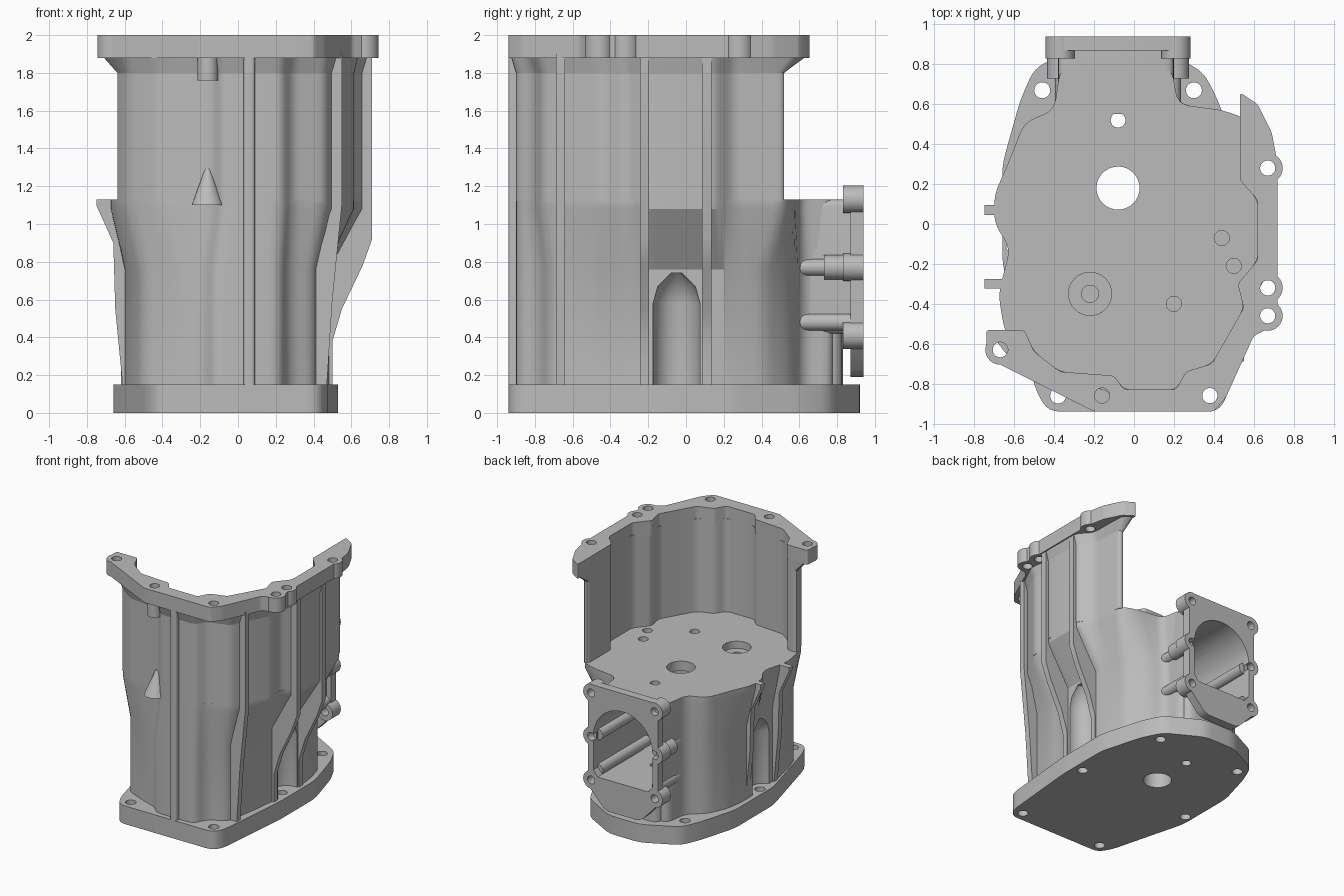
import bpy
import bmesh
import math
from mathutils import Vector

starter = bpy.data.objects.get("Cube")
if starter:
    bpy.data.objects.remove(starter, do_unlink=True)

metal = bpy.data.materials.new("cast_metal_grey")
metal.use_nodes = True
metal.diffuse_color = (0.5, 0.5, 0.5, 1)
metal.node_tree.nodes["Principled BSDF"].inputs["Base Color"].default_value = (0.5, 0.5, 0.5, 1)


# ---- helpers ----
def soften(points, radius, steps=4):
    """Round every corner of a closed 2D outline."""
    corners = [Vector(p) for p in points]
    result = []
    for i, corner in enumerate(corners):
        before = corners[i - 1] - corner
        after = corners[(i + 1) % len(corners)] - corner
        start = corner + before.normalized() * min(radius, before.length * 0.45)
        end = corner + after.normalized() * min(radius, after.length * 0.45)
        for s in range(steps + 1):
            t = s / steps
            result.append(start * (1 - t) ** 2 + corner * 2 * t * (1 - t) + end * t * t)
    return result


def circle(cx, cy, radius, sides=32):
    angles = [math.tau * i / sides for i in range(sides)]
    return [(cx + radius * math.cos(a), cy + radius * math.sin(a)) for a in angles]


def place(point, height, axis):
    a, b = point
    return (a, b, height) if axis == "z" else (a, height, b)


def add_loft(bm, sections, axis="z"):
    """Skin a closed solid through (outline, height) sections."""
    rings = [[bm.verts.new(place(p, h, axis)) for p in outline] for outline, h in sections]
    for low, high in zip(rings, rings[1:]):
        for i in range(len(low)):
            j = (i + 1) % len(low)
            bm.faces.new((low[i], low[j], high[j], high[i]))
    bm.faces.new(rings[0][::-1])
    bm.faces.new(rings[-1])


def make(name, solids, axis="z"):
    """Make one object from a list of solids, each a list of sections."""
    bm = bmesh.new()
    for sections in solids:
        add_loft(bm, sections, axis)
    bmesh.ops.recalc_face_normals(bm, faces=bm.faces[:])
    mesh = bpy.data.meshes.new(name)
    bm.to_mesh(mesh)
    bm.free()
    mesh.materials.append(metal)
    obj = bpy.data.objects.new(name, mesh)
    bpy.context.scene.collection.objects.link(obj)
    return obj


def prism(name, outline, low, high, axis="z"):
    return make(name, [[(outline, low), (outline, high)]], axis)


def select_only(obj):
    bpy.ops.object.select_all(action="DESELECT")
    obj.select_set(True)
    bpy.context.view_layer.objects.active = obj


def combine(obj, other, operation="DIFFERENCE"):
    mod = obj.modifiers.new("combine", "BOOLEAN")
    mod.object = other
    mod.operation = operation
    mod.solver = "EXACT"
    select_only(obj)
    bpy.ops.object.modifier_apply(modifier=mod.name)


def absorb(obj, other):
    combine(obj, other, "UNION")
    bpy.data.objects.remove(other, do_unlink=True)


def cylinders(name, spots, radius, low, high, axis="z"):
    return make(name, [[(circle(x, y, radius), low), (circle(x, y, radius), high)] for x, y in spots], axis)


# ---- base flange ----
base_outline = [(.53, -.2), (.53, .25), (.43, .6), (.35, .76), (.06, .92), (-.22, .92), (-.5, .78),
                (-.57, .62), (-.66, .3), (-.66, -.2), (-.49, -.84), (-.43, -.94), (.42, -.94), (.47, -.86)]
base_flange = prism("base_flange", soften(base_outline, .06), 0, .15)
base_holes = [(-.46, .67), (.3, .67), (-.6, -.11), (.45, -.07), (.38, -.86), (-.38, -.86)]

# ---- lower housing, flaring from its foot to the deck ----
deck = [(.19, .78), (.22, .6), (.45, .57), (.58, .52), (.6, .25), (.69, .15), (.69, -.2), (.6, -.32),
        (.62, -.44), (.46, -.76), (.29, -.81), (.23, -.9), (-.08, -.9), (-.14, -.83), (-.42, -.8),
        (-.58, -.69), (-.65, -.53), (-.68, -.35), (-.62, -.12), (-.7, 0), (-.7, .15), (-.64, .28),
        (-.55, .51), (-.4, .57), (-.37, .78)]
foot = [(.19, .78), (.2, .62), (.33, .55), (.44, .42), (.48, .25), (.49, .15), (.49, -.2), (.47, -.32),
        (.46, -.44), (.41, -.72), (.27, -.78), (.22, -.9), (-.12, -.9), (-.18, -.83), (-.35, -.77),
        (-.51, -.7), (-.57, -.5), (-.6, -.35), (-.6, -.12), (-.62, 0), (-.62, .15), (-.6, .3),
        (-.53, .47), (-.4, .57), (-.37, .78)]
foot_ring, deck_ring = soften(foot, .06), soften(deck, .06)
lower_housing = make("lower_housing", [[(foot_ring, .14), (foot_ring, .76), (deck_ring, 1.08), (deck_ring, 1.13)]])

# ---- upper wall and top flange, open at the back ----
inner = [(-.55, -.53), (-.5, -.64), (-.37, -.74), (-.1, -.76), (-.05, -.83), (.21, -.83), (.26, -.74),
         (.39, -.7), (.55, -.42), (.52, -.3), (.62, -.18), (.62, .12), (.53, .22)]
wall_ring = soften(deck[3:17] + inner + [(.53, .52)], .04)
upper_wall = prism("upper_wall", wall_ring, 1.12, 1.9)
flange_outer = [(.53, .66), (.62, .6), (.69, .46), (.72, .3), (.72, -.5), (.6, -.56), (.46, -.87),
                (.4, -.94), (-.2, -.94), (-.66, -.71), (-.74, -.66), (-.74, -.53)]
top_flange = prism("top_flange", soften(flange_outer + inner, .02), 1.88, 2)
top_holes = [(-.67, -.63), (.38, -.86), (.67, -.46), (.67, -.32), (.67, .28), (-.16, -.86)]
absorb(top_flange, cylinders("flange_lugs", [h for h in top_holes if abs(h[0]) > .5], .075, 1.88, 2))
# sloped fillet between the wall and the flange
spread = [(x * 1.03, y * 1.03) for x, y in deck[4:16]]
fillet_top = [(.61, .59)] + spread + [(-.73, -.53)] + inner + [(.53, .65)]
make("flange_fillet", [[(wall_ring, 1.8), (soften(fillet_top, .04), 1.885)]])
cylinders("blind_bolt_pad", [(-.16, -.86)], .055, 1.76, 1.89)
make("wall_fillet_peak", [[(circle(-.16, -.85, .085), 1.1), (circle(-.16, -.82, .015), 1.29)]])

# ---- port on the back ----
port_body = prism("port_body", soften([(.2, .42), (.2, 1.13), (-.38, 1.13), (-.38, .42)], .04), .55, .89, "y")
port_foot = prism("port_foot", soften([(.16, .55), (.16, .83), (-.32, .83), (-.32, .55)], .08), .14, .44)
port_outline = [(.24, .36), (.24, 1.2), (-.4, 1.2), (-.4, .36), (-.24, .19), (.08, .19)]
port_flange = prism("port_flange", soften(port_outline, .05), .87, .94, "y")
port_bolts = [(x, z) for x in (-.37, .21) for z in (.41, .77, 1.13)]
absorb(port_flange, cylinders("port_lugs", port_bolts, .073, .83, .94, "y"))
absorb(port_flange, cylinders("port_stubs", [b for b in port_bolts if b[1] == .77], .065, .73, .9, "y"))

# ---- ribs ----
side_rib = [(.4, .14), (.5, .14), (.5, .38), (.55, .55), (.66, .78), (.71, .92), (.71, 1.9),
            (.64, 1.9), (.64, 1.1), (.4, .8)]
corner_rib = [(.35, .14), (.47, .14), (.5, .6), (.55, 1.1), (.55, 1.9), (.45, 1.9), (.45, 1.1), (.35, .6)]
wall_rib = [(-.75, 1.13), (-.75, 1.1), (-.66, .9), (-.65, .55), (-.61, .14), (-.5, .14), (-.5, 1.13)]
for name, outline, y in (("side_rib_front", side_rib, -.22), ("side_rib_back", side_rib, .11),
                         ("corner_rib", corner_rib, -.665), ("wall_rib_front", wall_rib, -.3),
                         ("wall_rib_back", wall_rib, .07)):
    prism(name, outline, y - .024, y + .024, "y")
prism("front_rib", soften([(.03, -.86), (.03, -.94), (.09, -.94), (.09, -.86)], .02), .14, 1.9)

# ---- cutters ----
arch = [(-.08 + .27 * math.cos(math.pi * i / 20), .78 + .27 * math.sin(math.pi * i / 20)) for i in range(21)]
tunnel = prism("tunnel_cutter", arch + [(-.35, .5), (-.31, .45), (.15, .45), (.19, .5)], .15, 1, "y")
chamber = cylinders("chamber_cutter", [(-.08, .18)], .28, .45, 1.05)
shaft = cylinders("shaft_cutter", [(-.08, .18)], .108, -.1, 1.3)
dowel = cylinders("dowel_cutter", [(-.08, .52)], .037, -.1, 1.3)
base_drill = cylinders("base_drill", base_holes, .04, -.1, .3)
top_drill = cylinders("top_drill", top_holes, .038, 1.8, 2.1)
port_drill = cylinders("port_drill", port_bolts, .033, .8, 1, "y")
deck_drill = cylinders("deck_drill", [(.44, -.07), (.5, -.21), (.2, -.4)], .038, 1.06, 1.3)
counterbore = cylinders("counterbore_cutter", [(-.22, -.35)], .108, 1.07, 1.3)
pilot = cylinders("pilot_cutter", [(-.22, -.35)], .043, .95, 1.1)
scallops = make("scallop_cutter", [[(circle(x, y, .125), .1), (circle(x, y, .125), .58), (circle(x, y, .1), .67),
                                    (circle(x, y, .03), .74)] for x, y in ((.48, -.05), (-.64, -.11))])

jobs = [(base_flange, (base_drill, shaft, dowel)),
        (lower_housing, (tunnel, chamber, shaft, dowel, deck_drill, counterbore, pilot, scallops)),
        (port_body, (tunnel,)), (port_flange, (tunnel, port_drill)), (top_flange, (top_drill,))]
for part, tools in jobs:
    for tool in tools:
        combine(part, tool)
for tool in {t for _, tools in jobs for t in tools}:
    bpy.data.objects.remove(tool, do_unlink=True)

# ---- bolt bars along the inside of the port ----
cylinders("port_bars", [(x, z) for x in (-.35, .19) for z in (.48, .77)], .045, .25, .88, "y")

# ---- smooth shading with sharp edges kept ----
for obj in [o for o in bpy.context.scene.objects if o.type == "MESH"]:
    select_only(obj)
    bpy.ops.object.shade_smooth_by_angle(angle=math.radians(30))
